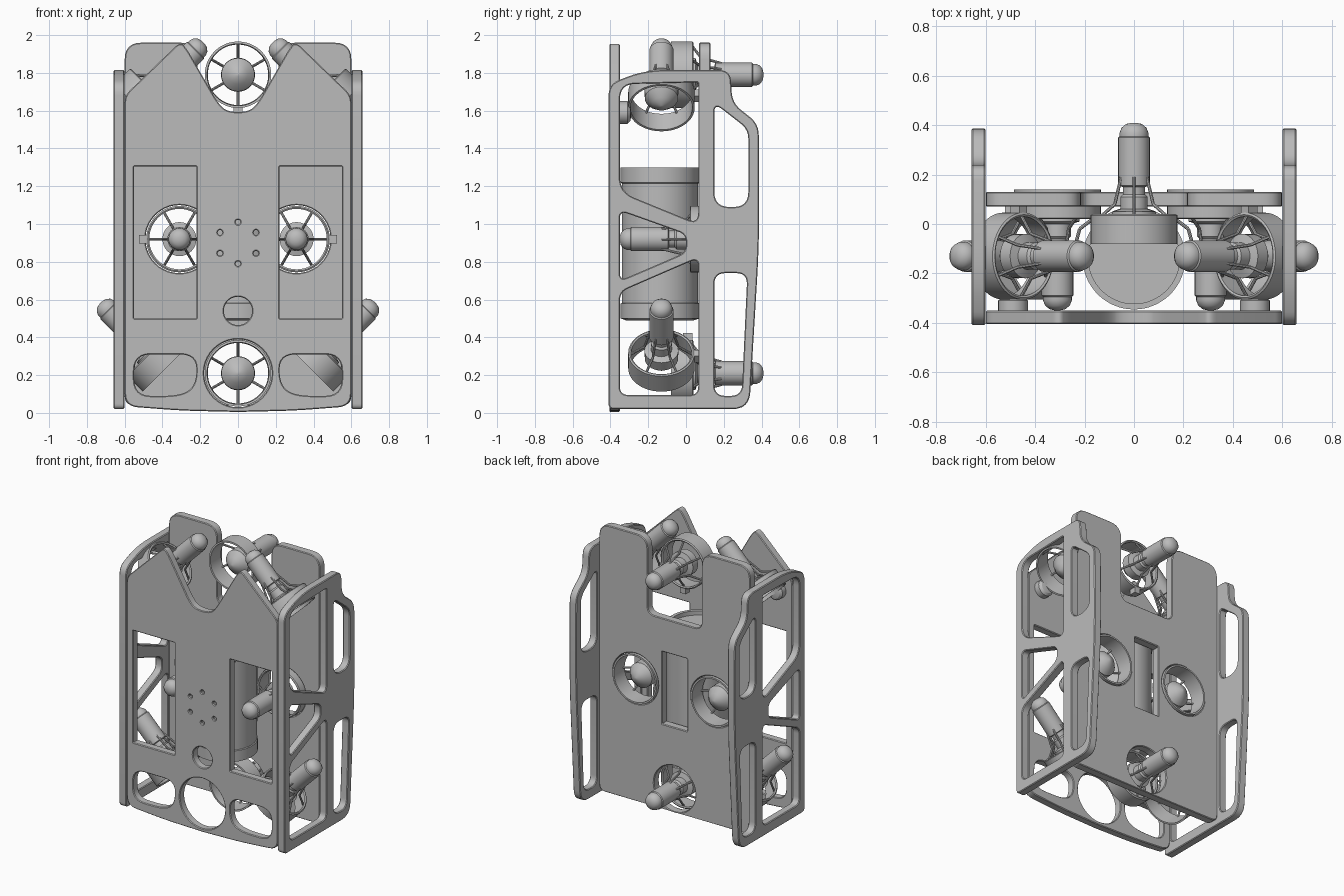
import bpy, bmesh, math
from mathutils import Matrix, Vector

if "Cube" in bpy.data.objects:
    bpy.data.objects.remove(bpy.data.objects["Cube"], do_unlink=True)

GREY = (0.5, 0.5, 0.5, 1)
mat = bpy.data.materials.new("plain grey")
mat.use_nodes = True
mat.diffuse_color = GREY
mat.node_tree.nodes["Principled BSDF"].inputs["Base Color"].default_value = GREY

FRONT = Matrix.Rotation(math.pi / 2, 4, 'X')
SIDE = Matrix(((0, 0, 1, 0), (1, 0, 0, 0), (0, 1, 0, 0), (0, 0, 0, 1)))


def finish(name, mesh, matrix):
    mesh.transform(matrix)
    mesh.materials.clear()
    mesh.materials.append(mat)
    ob = bpy.data.objects.new(name, mesh)
    bpy.context.collection.objects.link(ob)
    bpy.ops.object.select_all(action='DESELECT')
    ob.select_set(True)
    bpy.context.view_layer.objects.active = ob
    bpy.ops.object.shade_smooth_by_angle(angle=math.radians(32))
    return ob


def rounded(points, radius, steps=6):
    """Polygon with filleted corners; a third value overrides the radius."""
    out = []
    for i, p in enumerate(points):
        c = Vector(p[:2])
        a = Vector(points[i - 1][:2]) - c
        b = Vector(points[(i + 1) % len(points)][:2]) - c
        r = p[2] if len(p) > 2 else radius
        start = c + a.normalized() * min(r, a.length * 0.48)
        end = c + b.normalized() * min(r, b.length * 0.48)
        for k in range(steps + 1):
            t = k / steps
            out.append(start * (1 - t) ** 2 + c * 2 * t * (1 - t) + end * t * t)
    return out


def circle(x, y, r, n=40):
    return [Vector((x + r * math.cos(2 * math.pi * k / n), y + r * math.sin(2 * math.pi * k / n)))
            for k in range(n)]


def box_loop(x0, x1, y0, y1, r):
    return rounded([(x0, y0), (x1, y0), (x1, y1), (x0, y1)], r)


def plate(name, loops, thickness, matrix, edge=0.005):
    """Flat panel: first loop is the outline, the others are openings."""
    cu = bpy.data.curves.new(name, 'CURVE')
    cu.dimensions = '2D'
    cu.fill_mode = 'BOTH'
    cu.extrude = thickness / 2 - edge
    cu.bevel_depth = edge
    cu.bevel_resolution = 0
    cu.offset = -edge
    for loop in loops:
        sp = cu.splines.new('POLY')
        sp.points.add(len(loop) - 1)
        for pt, v in zip(sp.points, loop):
            pt.co = (v.x, v.y, 0, 1)
        sp.use_cyclic_u = True
    tmp = bpy.data.objects.new("temp", cu)
    bpy.context.collection.objects.link(tmp)
    dg = bpy.context.evaluated_depsgraph_get()
    mesh = bpy.data.meshes.new_from_object(tmp.evaluated_get(dg))
    bpy.data.objects.remove(tmp, do_unlink=True)
    return finish(name, mesh, matrix)


def lathe(bm, profile, closed=False, n=32):
    """Revolve (radius, height) points about local z."""
    rings = [[bm.verts.new((r * math.cos(2 * math.pi * k / n), r * math.sin(2 * math.pi * k / n), z))
              for k in range(n)] for r, z in profile]
    pairs = list(zip(rings, rings[1:] + rings[:1])) if closed else list(zip(rings, rings[1:]))
    for a, b in pairs:
        for k in range(n):
            j = (k + 1) % n
            bm.faces.new((a[k], a[j], b[j], b[k]))
    if not closed:
        bm.faces.new(rings[0][::-1])
        bm.faces.new(rings[-1])


def rod(bm, a, b, r):
    d = b - a
    m = Matrix.Translation((a + b) / 2) @ d.to_track_quat('Z', 'Y').to_matrix().to_4x4()
    bmesh.ops.create_cone(bm, cap_ends=True, segments=8, radius1=r, radius2=r, depth=d.length, matrix=m)


def solid(name, bm, matrix=Matrix()):
    bmesh.ops.recalc_face_normals(bm, faces=bm.faces)
    mesh = bpy.data.meshes.new(name)
    bm.to_mesh(mesh)
    bm.free()
    return finish(name, mesh, matrix)


def thruster(name, base, axis, mount):
    """Ducted propeller at base, motor pointing along axis, mount foot towards mount."""
    z = Vector(axis).normalized()
    x = Vector(mount).normalized()
    y = z.cross(x)
    m = Matrix.Translation(base) @ Matrix((x, y, z)).transposed().to_4x4()
    # duct
    bm = bmesh.new()
    lathe(bm, [(0.164, 0), (0.176, 0), (0.176, 0.115), (0.168, 0.12), (0.16, 0.115)], True, 48)
    solid(name + "_duct", bm, m)
    # propeller hub, collar and domed motor
    bm = bmesh.new()
    lathe(bm, [(0.008, 0.01), (0.05, 0.03), (0.088, 0.07), (0.09, 0.13), (0.055, 0.14), (0.055, 0.19),
               (0.045, 0.2), (0.045, 0.23), (0.064, 0.235), (0.064, 0.43), (0.058, 0.435),
               (0.058, 0.45), (0.05, 0.47), (0.032, 0.485), (0.01, 0.49)])
    solid(name + "_motor", bm, m)
    # six struts and the mounting clamp
    bm = bmesh.new()
    for k in range(6):
        c = Vector((math.cos(k * math.pi / 3), math.sin(k * math.pi / 3), 0))
        up = Vector((0, 0, 1))
        rod(bm, c * 0.168 + up * 0.1, c * 0.09 + up * 0.16, 0.007)
        rod(bm, c * 0.09 + up * 0.16, c * 0.06 + up * 0.27, 0.007)
    bmesh.ops.create_cube(bm, size=1, matrix=Matrix.Translation((0.188, 0, 0.09))
                          @ Matrix.Diagonal((0.05, 0.045, 0.05, 1)))
    solid(name + "_struts", bm, m)


# front plate with a V notch and openings
half = [(0, 0.005, 0), (0.3, 0.012, 0.1), (0.6, 0.035, 0.07), (0.6, 1.68), (0.305, 1.965, 0.04),
        (0.27, 1.925, 0.03), (0.1, 1.63, 0.07), (0.05, 1.593, 0.05)]
outline = half + [(-p[0],) + p[1:] for p in half[:0:-1]]
loops = [rounded(outline, 0.04), circle(0, 0.21, 0.18), circle(0, 0.54, 0.075)]
for s in (-1, 1):
    loops.append(box_loop(s * 0.22, s * 0.55, 0.5, 1.305, 0.004))
    loops.append(rounded([(s * 0.55, 0.09), (s * 0.3, 0.09, 0.1), (s * 0.22, 0.15, 0.08),
                          (s * 0.22, 0.31), (s * 0.55, 0.31)], 0.09))
front = plate("front_plate", loops + [circle(0.11 * math.sin(k * math.pi / 3), 0.9 + 0.11 * math.cos(k * math.pi / 3),
              0.013, 10) for k in range(6)], 0.055, Matrix.Translation((0, -0.378, 0)) @ FRONT)

# back plate with a deep top slot and thruster openings
half = [(0.6, 0.04, 0.05), (0.6, 1.96), (0.215, 1.96), (0.215, 1.41, 0.06)]
outline = half + [(-p[0],) + p[1:] for p in half[::-1]]
loops = [rounded(outline, 0.09), circle(0, 0.21, 0.165), box_loop(-0.1, 0.1, 0.65, 1.17, 0.004)]
loops += [circle(s * 0.31, 0.92, 0.18) for s in (-1, 1)]
plate("back_plate", loops, 0.06, Matrix.Translation((0, 0.1, 0)) @ FRONT)

# side frames
frame = [
    rounded([(-0.41, 0.02, 0.03), (-0.41, 1.74, 0.06), (-0.22, 1.815, 0.12), (0.235, 1.815), (0.245, 1.64),
             (0.385, 1.53), (0.388, 0.9, 0.2), (0.335, 0.02, 0.09)], 0.06),
    rounded([(-0.35, 1.17), (-0.35, 1.74), (0.065, 1.75, 0.01), (0.065, 1.0, 0.06)], 0.08),
    rounded([(-0.35, 1.07), (-0.35, 0.7), (0.0, 0.85), (0.0, 0.945)], 0.04),
    rounded([(-0.35, 0.64), (0.065, 0.82), (0.065, 0.095), (-0.35, 0.095)], 0.045),
    rounded([(0.15, 1.09, 0.08), (0.15, 1.64), (0.33, 1.5), (0.33, 1.09, 0.08)], 0.05),
    rounded([(0.15, 0.09), (0.15, 0.74), (0.325, 0.74), (0.295, 0.09)], 0.06)]
for s, label in ((1, "left"), (-1, "right")):
    plate(label + "_side_frame", frame, 0.056, Matrix.Translation((s * 0.63, 0, 0)) @ SIDE)

# central pressure housing with end flanges
bm = bmesh.new()
lathe(bm, [(0.18, 0.49), (0.208, 0.5), (0.208, 0.578), (0.202, 0.582), (0.202, 1.215), (0.208, 1.22),
           (0.208, 1.3), (0.185, 1.3), (0.185, 1.27), (0.02, 1.27)], n=64)
solid("pressure_housing", bm, Matrix.Translation((0, -0.138, 0)))

# thrusters
thruster("upper_rear_thruster", (0, -0.08, 1.79), (0, 1, 0), (0, 0, -1))
thruster("lower_rear_thruster", (0, -0.08, 0.21), (0, 1, 0), (0, 0, 1))
for s, label in ((1, "left"), (-1, "right")):
    thruster(label + "_middle_thruster", (s * 0.31, 0.14, 0.92), (0, -1, 0), (s, 0, 0))
    thruster(label + "_lower_thruster", (s * 0.38, -0.13, 0.237), (s, 0, 1), (0, 1, 0))
    thruster(label + "_upper_thruster", (s * 0.53, -0.13, 1.615), (-s, 0, 1), (0, 1, 0))
    # round lamps behind the front plate
    bm = bmesh.new()
    lathe(bm, [(0.06, 0), (0.06, 0.045), (0.045, 0.06), (0.02, 0.065)])
    solid(label + "_lamp", bm, Matrix.Translation((s * 0.49, -0.355, 1.59)) @ Matrix.Rotation(-math.pi / 2, 4, 'X'))
